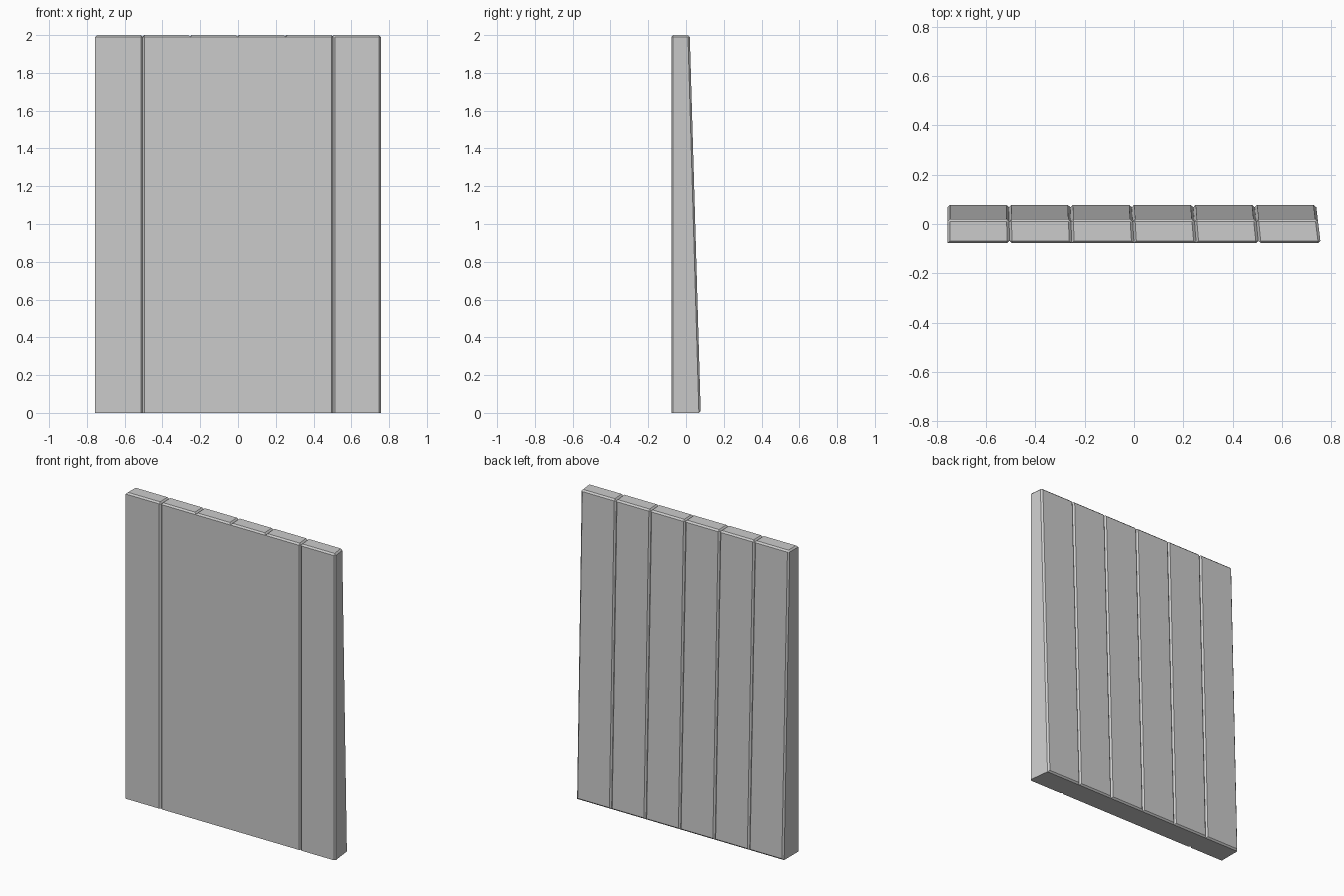
import bpy, bmesh

if "Cube" in bpy.data.objects:
    bpy.data.objects.remove(bpy.data.objects["Cube"])

COUNT = 6
HALF_W = 0.757          # half width at the front
BACK_RIGHT = 0.738      # right end at the thick bottom of the back
Y_FRONT, Y_BACK_LOW, Y_BACK_TOP = -0.078, 0.078, 0.02
HEIGHT, BEVEL = 2.0, 0.01


def seam_x(i, y):
    """Seams lean gradually more to the left towards the back."""
    t = (y - Y_FRONT) / (Y_BACK_LOW - Y_FRONT)
    right = HALF_W + (BACK_RIGHT - HALF_W) * t
    return -HALF_W + (right + HALF_W) * i / COUNT


def make_plank(i):
    bm = bmesh.new()
    v = {}
    for side in (0, 1):
        for back in (0, 1):
            for top in (0, 1):
                y = Y_FRONT if not back else (Y_BACK_TOP if top else Y_BACK_LOW)
                v[side, back, top] = bm.verts.new((seam_x(i + side, y), y, HEIGHT * top))
    key = {vert: k for k, vert in v.items()}

    def face(*keys):
        bm.faces.new([v[k] for k in keys])

    face((0, 0, 0), (1, 0, 0), (1, 0, 1), (0, 0, 1))
    face((1, 1, 0), (0, 1, 0), (0, 1, 1), (1, 1, 1))
    face((0, 1, 0), (0, 0, 0), (0, 0, 1), (0, 1, 1))
    face((1, 0, 0), (1, 1, 0), (1, 1, 1), (1, 0, 1))
    face((0, 0, 1), (1, 0, 1), (1, 1, 1), (0, 1, 1))
    face((0, 1, 0), (1, 1, 0), (1, 0, 0), (0, 0, 0))

    # Chamfer the back and top; the front is only grooved at the outer planks
    front_grooves = {1, COUNT - 1, COUNT}
    chosen = []
    for e in bm.edges:
        a, b = (key[p] for p in e.verts)
        if a[2] and b[2] or a[1] and b[1]:
            chosen.append(e)
        elif a[0] == b[0] and a[1] == b[1] and i + a[0] in front_grooves:
            chosen.append(e)
    bmesh.ops.bevel(bm, geom=chosen, offset=BEVEL, offset_type='OFFSET',
                    segments=1, affect='EDGES', profile=0.5, clamp_overlap=True)
    bmesh.ops.recalc_face_normals(bm, faces=bm.faces)
    mesh = bpy.data.meshes.new(f"plank_{i + 1}")
    bm.to_mesh(mesh)
    bm.free()
    bpy.context.collection.objects.link(bpy.data.objects.new(f"plank_{i + 1}", mesh))


# Row of tapered wall planks
for n in range(COUNT):
    make_plank(n)
